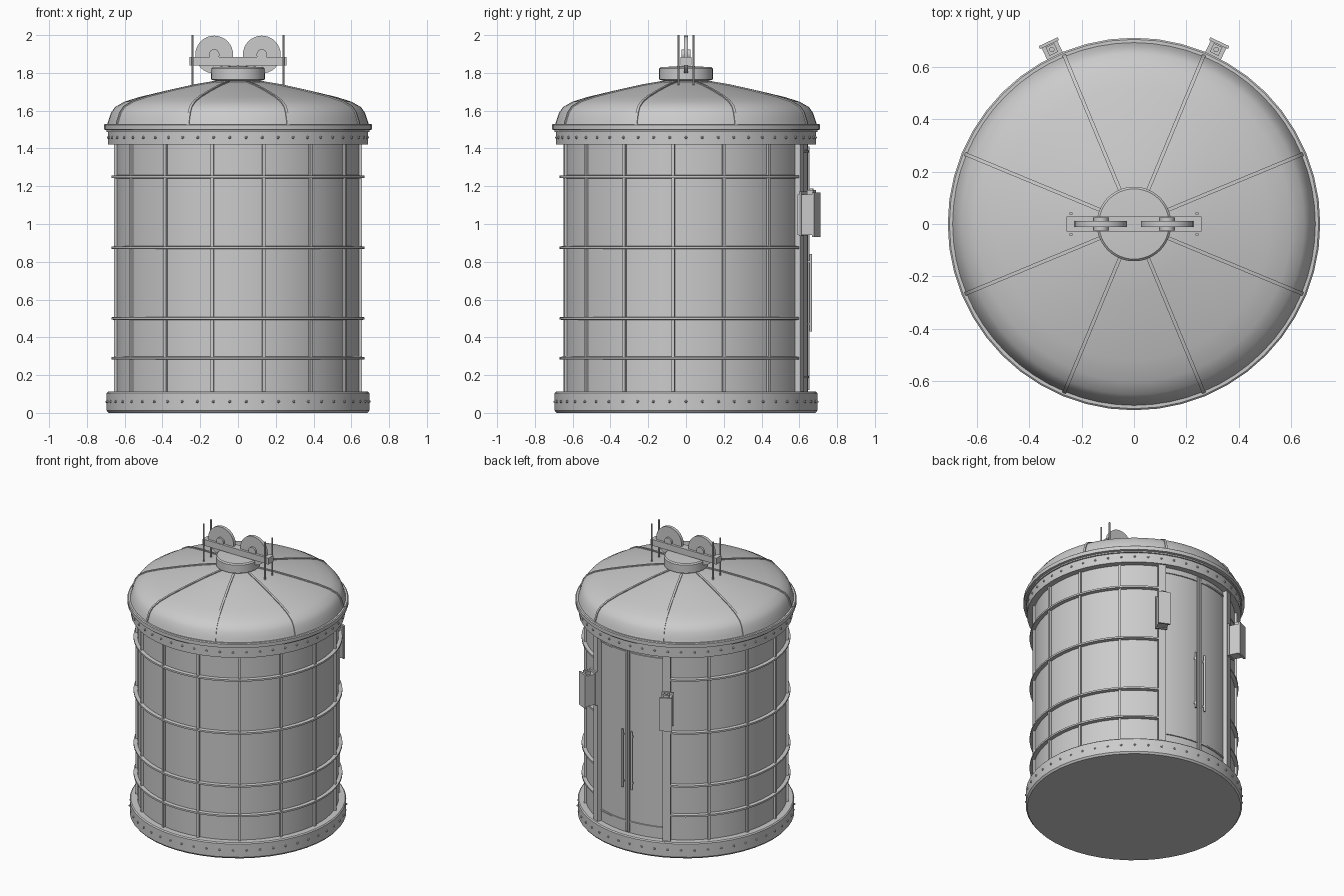
import bpy, bmesh
from math import sin, cos, radians, pi
from mathutils import Matrix, Vector

if "Cube" in bpy.data.objects:
    bpy.data.objects.remove(bpy.data.objects["Cube"])

# ---------- helpers (angle 0 = front, measured towards +x) ----------
def finish(name, bm, smooth=True):
    bmesh.ops.recalc_face_normals(bm, faces=bm.faces)
    me = bpy.data.meshes.new(name)
    bm.to_mesh(me)
    bm.free()
    ob = bpy.data.objects.new(name, me)
    bpy.context.collection.objects.link(ob)
    if smooth:
        bpy.ops.object.select_all(action='DESELECT')
        ob.select_set(True)
        bpy.context.view_layer.objects.active = ob
        bpy.ops.object.shade_smooth_by_angle(angle=radians(35))
    return ob

def polar(r, a, z):
    return Vector((r * sin(a), -r * cos(a), z))

def frame(a, r, z):
    # local -y points outwards at angle a
    return Matrix.Translation(polar(r, a, z)) @ Matrix.Rotation(a, 4, 'Z')

def lathe(name, profile, n=48):
    bm = bmesh.new()
    rows = []
    for r, z in profile:
        if r == 0:
            rows.append([bm.verts.new((0, 0, z))] * n)
        else:
            rows.append([bm.verts.new(polar(r, 2 * pi * i / n, z)) for i in range(n)])
    for a, b in zip(rows, rows[1:]):
        for i in range(n):
            j = (i + 1) % n
            bm.faces.new(list(dict.fromkeys((a[i], a[j], b[j], b[i]))))
    return finish(name, bm)

def sweep(bm, sections):
    # skin a chain of closed cross-sections and cap both ends
    rows = [[bm.verts.new(p) for p in s] for s in sections]
    k = len(rows[0])
    for a, b in zip(rows, rows[1:]):
        for i in range(k):
            bm.faces.new((a[i], a[(i + 1) % k], b[(i + 1) % k], b[i]))
    bm.faces.new(rows[0])
    bm.faces.new(rows[-1])

def arc(bm, r0, r1, z0, z1, a0, a1, n):
    sec = ((r0, z0), (r1, z0 + .003), (r1, z1 - .003), (r0, z1))
    sweep(bm, [[polar(r, a0 + (a1 - a0) * i / n, z) for r, z in sec] for i in range(n + 1)])

def box(bm, size, mat):
    bmesh.ops.create_cube(bm, size=1, matrix=mat @ Matrix.Diagonal((*size, 1)))

def cyl(bm, r, depth, mat, n=12):
    bmesh.ops.create_cone(bm, cap_ends=True, segments=n, radius1=r, radius2=r, depth=depth, matrix=mat)

T = Matrix.Translation
STEP = radians(24)
BACK = [pi - radians(24.3), pi + radians(24.3)]

# ---------- turned parts ----------
lathe("base_ring", [(0, 0), (.685, 0), (.695, .012), (.695, .105), (.688, .112), (.64, .112)])
lathe("tank_wall", [(.646, .10), (.646, 1.43)], 60)
lathe("top_band", [(.64, 1.42), (.687, 1.42), (.687, 1.488), (.66, 1.492)])
lathe("lid_flange", [(.66, 1.485), (.695, 1.488), (.695, 1.497), (.71, 1.5), (.71, 1.525),
                     (.704, 1.53), (.68, 1.53)])
DOME = [(.692, 1.528), (.684, 1.555), (.672, 1.59), (.65, 1.62), (.60, 1.648), (.52, 1.673),
        (.385, 1.705), (.25, 1.733), (.13, 1.752), (0, 1.757)]
lathe("dome_lid", DOME, 64)
lathe("neck_cap", [(.118, 1.74), (.118, 1.758), (.142, 1.765), (.142, 1.822), (.134, 1.83), (0, 1.838)])

# ---------- dome ribs ----------
bm = bmesh.new()
for k in range(8):
    M = Matrix.Rotation(radians(22.5 + 45 * k), 4, 'Z')
    secs = []
    for i, (r, z) in enumerate(DOME[:-1]):
        p, q = DOME[max(i - 1, 0)], DOME[i + 1]
        d = Vector((q[0] - p[0], q[1] - p[1])).normalized()
        nr, nz = d.y, -d.x
        secs.append([M @ Vector((x, -(r + nr * h), z + nz * h))
                     for x, h in ((-.007, -.006), (-.007, .006), (.007, .006), (.007, -.006))])
    sweep(bm, secs)
finish("dome_ribs", bm)

# ---------- wall ribs, hoops ----------
bm = bmesh.new()
for k in range(15):
    a = STEP * (k + .5)
    if k in (6, 7, 8):
        continue
    box(bm, (.016, .022, 1.32), frame(a, .649, .766))
finish("wall_ribs", bm, False)

bm = bmesh.new()
for z in (.29, .5, .875, 1.25):
    arc(bm, .64, .67, z - .009, z + .009, BACK[1] - 2 * pi, BACK[0], 60)
finish("hoops", bm)

# ---------- rivets ----------
bm = bmesh.new()
for r, z in ((.695, .06), (.687, 1.458)):
    for k in range(50):
        bmesh.ops.create_icosphere(bm, subdivisions=1, radius=.008,
                                   matrix=T(polar(r, 2 * pi * (k + .5) / 50, z)))
finish("rivets", bm)

# ---------- rear door: posts, rails, centre strips, handles ----------
bm = bmesh.new()
for a in BACK:
    box(bm, (.05, .036, 1.32), frame(a, .657, .766))
finish("door_posts", bm, False)

bm = bmesh.new()
for z in (.19, 1.385):
    arc(bm, .64, .652, z - .008, z + .008, BACK[0], BACK[1], 8)
for s in (-1, 1):
    box(bm, (.012, .016, 1.29), frame(pi + s * .012, .647, .766))
finish("door_trim", bm, False)

bm = bmesh.new()
for s in (-1, 1):
    a = pi + s * .055
    cyl(bm, .007, .41, frame(a, .662, .635))
    for z in (.47, .80):
        box(bm, (.008, .022, .012), frame(a, .652, z))
finish("door_handles", bm)

# ---------- lock boxes on the posts ----------
bm = bmesh.new()
for a in (pi - radians(25.2), pi + radians(25.2)):
    box(bm, (.066, .095, .215), frame(a, .715, 1.05))
    box(bm, (.08, .012, .235), frame(a, .762, 1.05))
    box(bm, (.08, .012, .235), frame(a, .685, 1.055))
    box(bm, (.036, .036, .025), frame(a, .735, 1.168))
    cyl(bm, .01, .03, frame(a, .735, 1.172))
finish("lock_boxes", bm, False)

# ---------- pulley bar, pulleys, rods ----------
bm = bmesh.new()
box(bm, (.515, .056, .044), T((0, 0, 1.862)))
finish("pulley_bar", bm, False)

RX = Matrix.Rotation(pi / 2, 4, 'X')
bm = bmesh.new()
for s in (-1, 1):
    c = T((s * .126, 0, 1.897))
    cyl(bm, .1, .022, c @ RX, 32)
    cyl(bm, .028, .048, c @ RX, 16)
finish("pulleys", bm)

bm = bmesh.new()
for x in (-.24, .24):
    for y in (-.04, .04):
        cyl(bm, .006, .265, T((x, y, 1.8675)), 10)
finish("guide_rods", bm)
